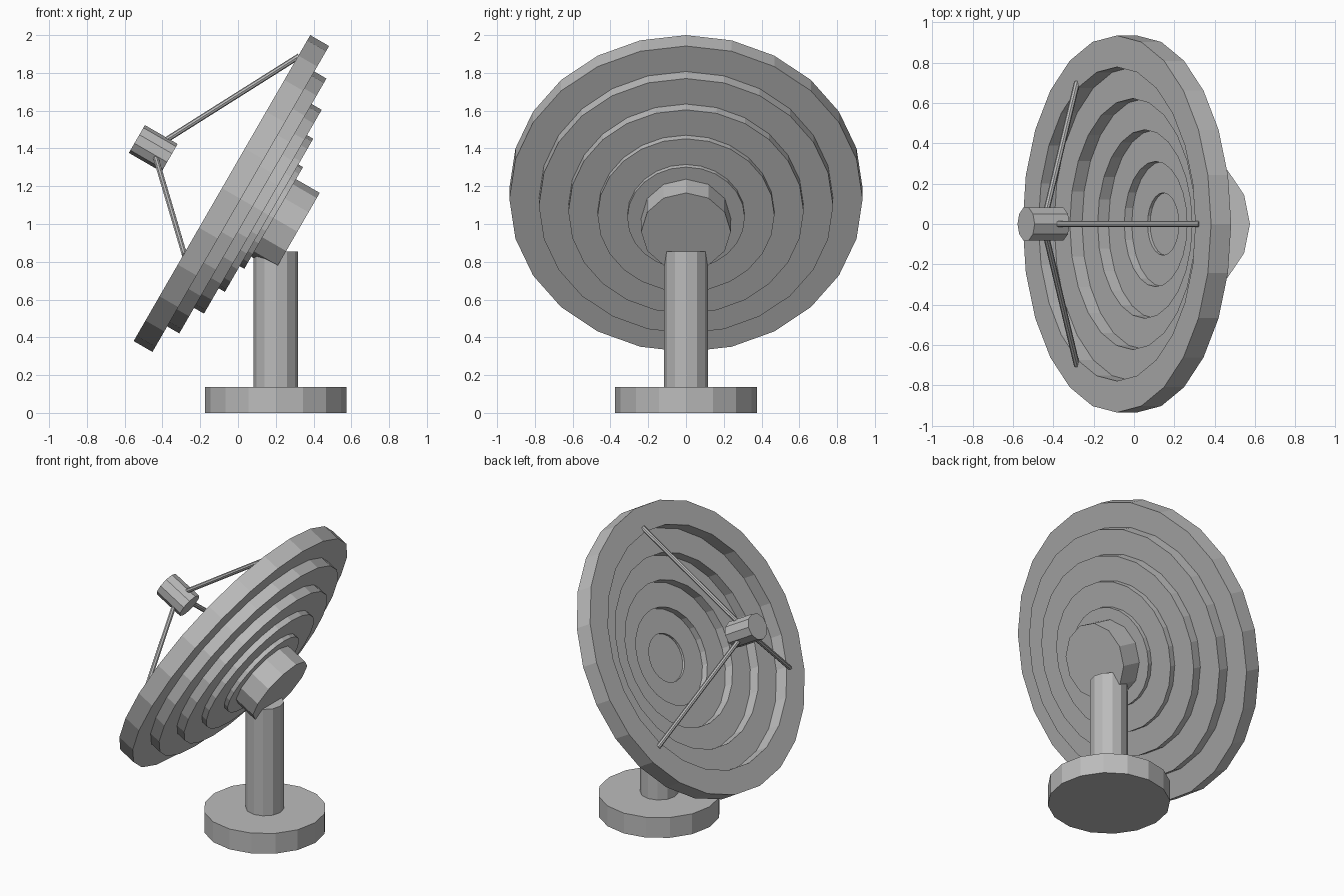
import bpy
import bmesh
from math import radians, cos, sin, tau
from mathutils import Matrix, Vector

if "Cube" in bpy.data.objects:
    bpy.data.objects.remove(bpy.data.objects["Cube"], do_unlink=True)

# Single painted-metal colour
COLOUR = (0.5, 0.5, 0.5, 1)
metal = bpy.data.materials.new("grey_metal")
metal.use_nodes = True
metal.diffuse_color = COLOUR
metal.node_tree.nodes["Principled BSDF"].inputs["Base Color"].default_value = COLOUR

# Dish frame: local z points out of the bowl, local x up along the rim plane
DISH = Matrix.Translation((-0.085, 0, 1.19)) @ Matrix.Rotation(radians(-60), 4, "Y")


def finish(name, bm, matrix):
    bmesh.ops.recalc_face_normals(bm, faces=bm.faces)
    mesh = bpy.data.meshes.new(name)
    bm.to_mesh(mesh)
    bm.free()
    mesh.materials.append(metal)
    obj = bpy.data.objects.new(name, mesh)
    obj.matrix_world = matrix
    bpy.context.collection.objects.link(obj)
    return obj


def lathe(name, profile, sides, matrix):
    """Revolve (radius, height) points and cap both ends."""
    bm = bmesh.new()
    rings = [[bm.verts.new((r * cos(tau * i / sides), r * sin(tau * i / sides), z))
              for i in range(sides)] for r, z in profile]
    for low, high in zip(rings, rings[1:]):
        for i in range(sides):
            j = (i + 1) % sides
            bm.faces.new((low[i], low[j], high[j], high[i]))
    bm.faces.new(rings[0])
    bm.faces.new(rings[-1])
    return finish(name, bm, matrix)


def cylinder(name, radius, bottom, top, sides, matrix):
    return lathe(name, [(radius, bottom), (radius, top)], sides, matrix)


def rod(name, start, end, radius, sides):
    axis = end - start
    turn = axis.to_track_quat("Z", "Y").to_matrix().to_4x4()
    return cylinder(name, radius, 0, axis.length, sides, Matrix.Translation(start) @ turn)


# Pedestal
stand = Matrix.Translation((0.2, 0, 0))
cylinder("base", 0.375, 0, 0.137, 16, stand)
cylinder("pole", 0.117, 0.13, 0.855, 12, stand)

# Stepped dish: one closed profile, back steps outward then front steps inward
radii = [0.935, 0.779, 0.623, 0.468, 0.311, 0.155]
back = [-0.115, -0.189, -0.25, -0.288, -0.316]
front = [0, -0.09, -0.16, -0.222, -0.265, -0.28]
profile = []
for r, z in reversed(list(zip(radii, back))):
    if profile:
        profile.append((profile[-1][0], z))
    profile.append((r, z))
for k, z in enumerate(front):
    profile.append((radii[k], z))
    if k + 1 < len(radii):
        profile.append((radii[k + 1], z))
lathe("dish", profile, 24, DISH)

# Hub behind the dish and receiver in front of it
cylinder("hub", 0.237, -0.461, -0.31, 12, DISH)
cylinder("receiver", 0.085, 0.32, 0.52, 10, DISH)

# Three struts from the rim to the receiver
for k in range(3):
    spoke = Vector((cos(tau * k / 3), sin(tau * k / 3), 0))
    rim_end = DISH @ (spoke * 0.81 + Vector((0, 0, -0.005)))
    receiver_end = DISH @ (spoke * 0.06 + Vector((0, 0, 0.39)))
    rod(f"strut_{k + 1}", rim_end, receiver_end, 0.015, 8)
